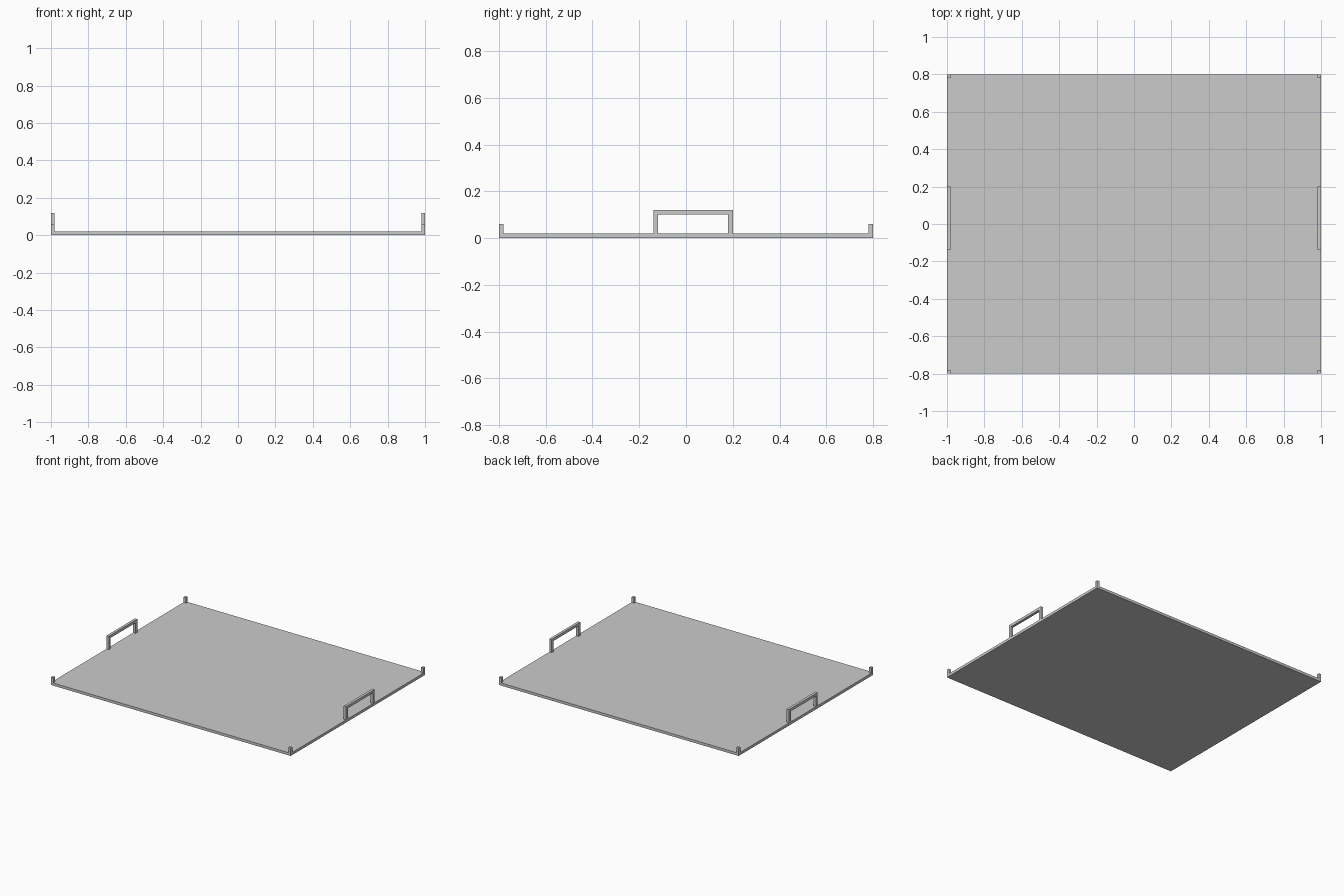
import bpy
import bmesh

if "Cube" in bpy.data.objects:
    bpy.data.objects.remove(bpy.data.objects["Cube"])

T = 0.02             # thickness of plate, posts and handle bars
HALF_X, HALF_Y = 1.0, 0.8


def make_object(name, bm):
    bmesh.ops.recalc_face_normals(bm, faces=bm.faces)
    mesh = bpy.data.meshes.new(name)
    bm.to_mesh(mesh)
    bm.free()
    obj = bpy.data.objects.new(name, mesh)
    bpy.context.collection.objects.link(obj)
    return obj


def box(name, lo, hi):
    bm = bmesh.new()
    bmesh.ops.create_cube(bm, size=1)
    for v in bm.verts:
        v.co = [(a + b) / 2 + c * (b - a) for a, b, c in zip(lo, hi, v.co)]
    return make_object(name, bm)


def handle(name, x0, y0=-0.14, y1=0.20, z0=T, z1=0.12):
    # U-shaped profile in the y-z plane, extruded along x
    profile = [(y0, z0), (y0, z1), (y1, z1), (y1, z0),
               (y1 - T, z0), (y1 - T, z1 - T), (y0 + T, z1 - T), (y0 + T, z0)]
    bm = bmesh.new()
    face = bm.faces.new([bm.verts.new((x0, y, z)) for y, z in profile])
    ext = bmesh.ops.extrude_face_region(bm, geom=[face], use_keep_orig=True)
    moved = [g for g in ext["geom"] if isinstance(g, bmesh.types.BMVert)]
    bmesh.ops.translate(bm, verts=moved, vec=(T, 0, 0))
    return make_object(name, bm)


# Flat tray plate
box("tray_base", (-HALF_X, -HALF_Y, 0), (HALF_X, HALF_Y, T))

for side, x in (("left", -HALF_X), ("right", HALF_X - T)):
    # Carrying handle on each short edge
    handle(f"{side}_handle", x)
    # Short corner posts
    for end, y in (("front", -HALF_Y), ("back", HALF_Y - T)):
        box(f"{end}_{side}_post", (x, y, T), (x + T, y + T, 0.06))
